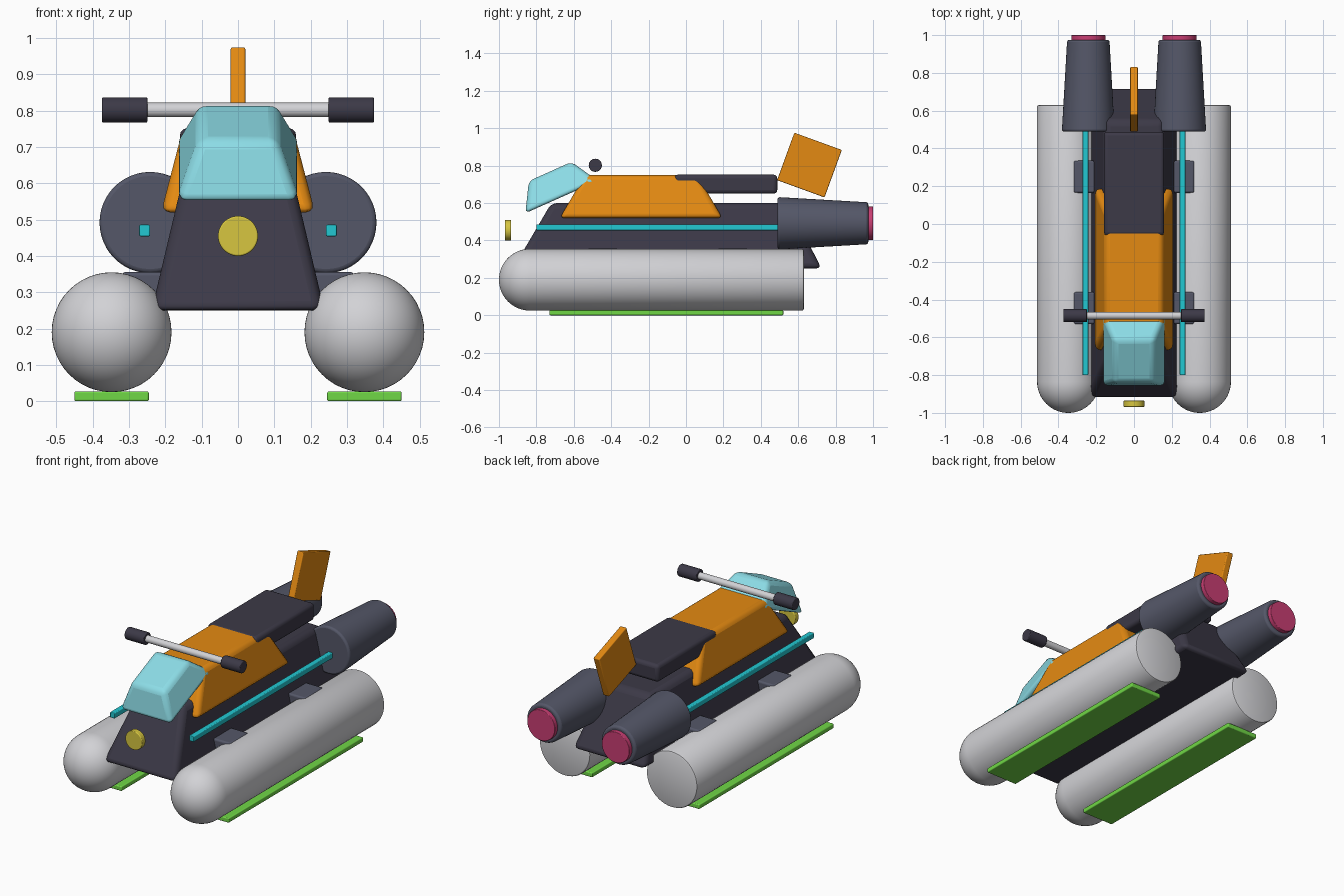
import bpy, bmesh, math
from mathutils import Vector, Matrix

cube = bpy.data.objects.get("Cube")
if cube:
    bpy.data.objects.remove(cube, do_unlink=True)


def material(name, r, g, b):
    m = bpy.data.materials.new(name)
    m.use_nodes = True
    m.diffuse_color = (r, g, b, 1)
    bsdf = next(n for n in m.node_tree.nodes if n.type == 'BSDF_PRINCIPLED')
    bsdf.inputs["Base Color"].default_value = (r, g, b, 1)
    bsdf.inputs["Roughness"].default_value = 0.6
    return m


CHARCOAL = material("charcoal", 0.045, 0.041, 0.063)
SLATE = material("slate", 0.089, 0.095, 0.138)
ORANGE = material("orange", 0.775, 0.254, 0.006)
SILVER = material("silver", 0.645, 0.645, 0.67)
GLASS = material("pale_cyan", 0.262, 0.716, 0.791)
CYAN = material("bright_cyan", 0.016, 0.578, 0.645)
GREEN = material("green", 0.162, 0.68, 0.061)
PINK = material("pink", 0.578, 0.048, 0.171)
YELLOW = material("yellow", 0.68, 0.565, 0.051)


def finish(name, bm, mat, bevel=0, segments=3):
    bmesh.ops.recalc_face_normals(bm, faces=bm.faces)
    mesh = bpy.data.meshes.new(name)
    bm.to_mesh(mesh)
    bm.free()
    mesh.materials.append(mat)
    ob = bpy.data.objects.new(name, mesh)
    bpy.context.collection.objects.link(ob)
    if bevel:
        mod = ob.modifiers.new("Bevel", 'BEVEL')
        mod.width, mod.segments, mod.limit_method = bevel, segments, 'ANGLE'
    bpy.ops.object.select_all(action='DESELECT')
    ob.select_set(True)
    bpy.context.view_layer.objects.active = ob
    bpy.ops.object.shade_smooth_by_angle(angle=math.radians(35))
    return ob


def tapered_box(name, mat, low, high, height, bevel, loc=(0, 0, 0), tilt=0):
    """Box whose bottom and top are (half width, y start, y end)."""
    bm = bmesh.new()
    rings = []
    for (w, y0, y1), z in ((low, 0), (high, height)):
        rings.append([bm.verts.new(p) for p in
                      ((-w, y0, z), (w, y0, z), (w, y1, z), (-w, y1, z))])
    a, b = rings
    bm.faces.new(a)
    bm.faces.new(b)
    for i in range(4):
        j = (i + 1) % 4
        bm.faces.new((a[i], a[j], b[j], b[i]))
    bm.transform(Matrix.Translation(loc) @ Matrix.Rotation(math.radians(tilt), 4, 'X'))
    return finish(name, bm, mat, bevel)


def box(name, mat, centre, size, bevel, tilt=0):
    x, y, z = size
    end = (x / 2, -y / 2, y / 2)
    turn = Matrix.Rotation(math.radians(tilt), 3, 'X')
    loc = Vector(centre) - turn @ Vector((0, 0, z / 2))
    return tapered_box(name, mat, end, end, z, bevel, loc, tilt)


def cylinder(name, mat, centre, axis, length, r_start, r_end, bevel=0, sides=48):
    bm = bmesh.new()
    bmesh.ops.create_cone(bm, cap_ends=True, segments=sides, radius1=r_start,
                          radius2=r_end, depth=length)
    turn = Vector(axis).to_track_quat('Z', 'Y').to_matrix().to_4x4()
    bm.transform(Matrix.Translation(centre) @ turn)
    return finish(name, bm, mat, bevel)


def pontoon(name, x):
    # Revolved profile: round nose, straight tube, slightly eased flat tail
    r, nose, tail = 0.165, -0.835, 0.63
    profile = [(0, nose - r)]
    for i in range(1, 17):
        a = math.pi / 2 * i / 16
        profile.append((r * math.sin(a), nose - r * math.cos(a)))
    profile += [(r, tail - 0.01), (r - 0.003, tail - 0.003), (r - 0.01, tail), (0, tail)]
    bm = bmesh.new()
    verts = [bm.verts.new((p, y, 0)) for p, y in profile]
    edges = [bm.edges.new(pair) for pair in zip(verts, verts[1:])]
    bmesh.ops.spin(bm, geom=verts + edges, cent=(0, 0, 0), axis=(0, 1, 0),
                   angle=math.tau, steps=48)
    bmesh.ops.remove_doubles(bm, verts=bm.verts, dist=0.0001)
    bm.transform(Matrix.Translation((x, 0, 0.19)))
    return finish(name, bm, SILVER)


# Body, cowl, seat and windshield
tapered_box("hull", CHARCOAL, (0.238, -0.925, 0.725), (0.155, -0.72, 0.545),
            0.35, 0.03, (0, 0, 0.25))
tapered_box("cowl", ORANGE, (0.212, -0.675, 0.195), (0.152, -0.54, 0.06),
            0.23, 0.025, (0, 0, 0.52))
box("seat", CHARCOAL, (0, 0.213, 0.701), (0.32, 0.55, 0.102), 0.02)
tapered_box("windshield", GLASS, (0.17, -0.212, 0.212), (0.108, -0.125, 0.125),
            0.15, 0.025, (0, -0.665, 0.632), 24)

# Tail fin, headlight and handlebar
box("tail_fin", ORANGE, (0, 0.66, 0.803), (0.04, 0.27, 0.27), 0.005, -20)
cylinder("headlight", YELLOW, (0, -0.952, 0.455), (0, 1, 0), 0.034, 0.055, 0.055, 0.004)
cylinder("handlebar", SILVER, (0, -0.485, 0.802), (1, 0, 0), 0.6, 0.02, 0.02)

# Paired parts
for side, s in (("left", 1), ("right", -1)):
    cylinder(side + "_grip", CHARCOAL, (s * 0.312, -0.485, 0.802), (1, 0, 0),
             0.125, 0.035, 0.035, 0.004)
    pontoon(side + "_pontoon", s * 0.348)
    box(side + "_skid", GREEN, (s * 0.348, -0.105, 0.0135), (0.205, 1.25, 0.027), 0.005)
    box(side + "_side_strip", CYAN, (s * 0.257, -0.15, 0.47), (0.03, 1.3, 0.032), 0.004)
    cylinder(side + "_engine", SLATE, (s * 0.242, 0.732, 0.492), (0, 1, 0),
             0.485, 0.14, 0.112, 0.012)
    cylinder(side + "_engine_glow", PINK, (s * 0.242, 0.98, 0.492), (0, 1, 0),
             0.04, 0.09, 0.09, 0.003)
    for end, y in (("front", -0.445), ("rear", 0.25)):
        box(f"{side}_{end}_strut", SLATE, (s * 0.245, y, 0.316), (0.15, 0.17, 0.08), 0.01)
